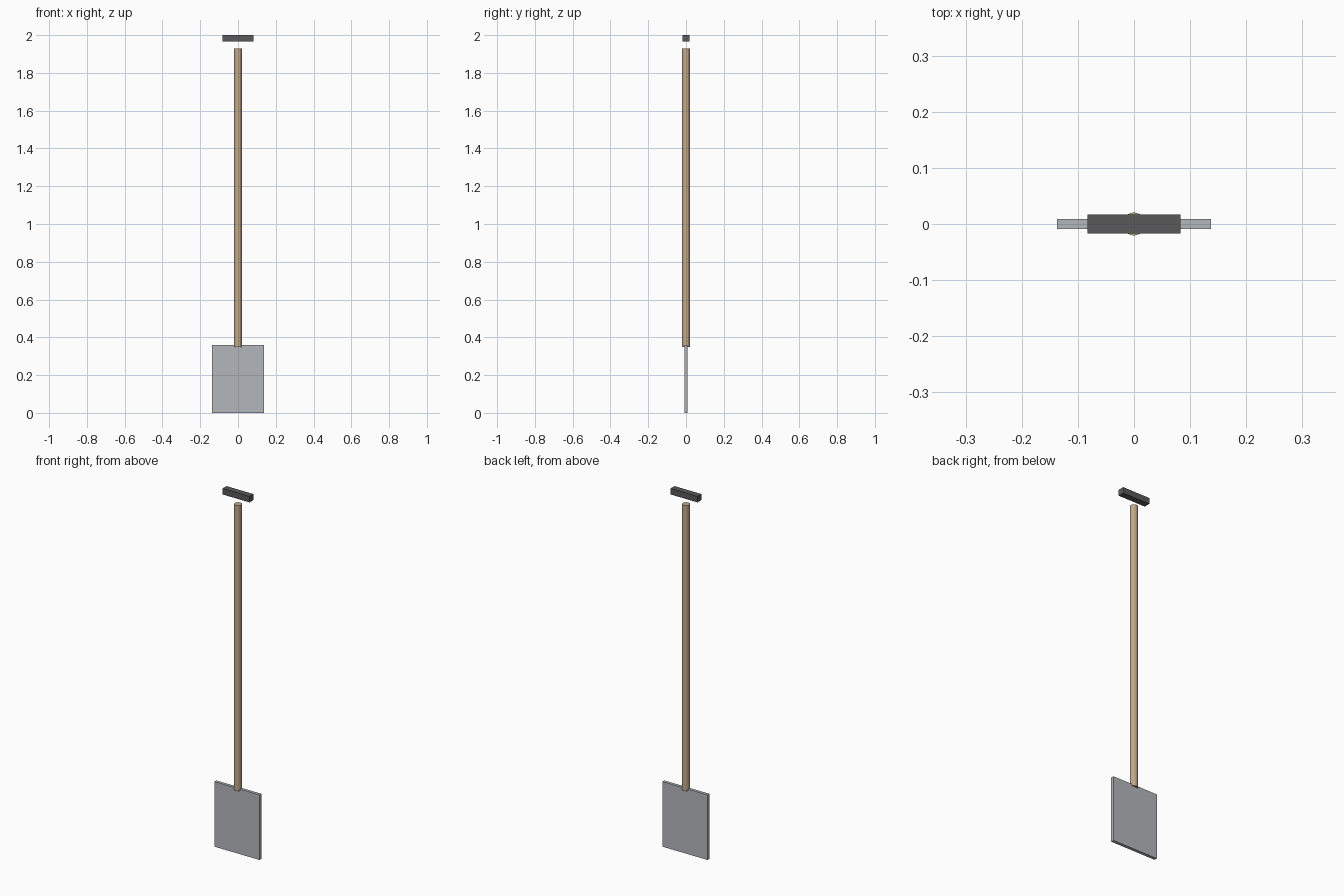
import bpy

if "Cube" in bpy.data.objects:
    bpy.data.objects.remove(bpy.data.objects["Cube"])


def paint(obj, name, rgb):
    mat = bpy.data.materials.new(name)
    mat.diffuse_color = (*rgb, 1)
    mat.use_nodes = True
    mat.node_tree.nodes["Principled BSDF"].inputs["Base Color"].default_value = mat.diffuse_color
    obj.data.materials.append(mat)


def box(name, size, z0, z1):
    bpy.ops.mesh.primitive_cube_add(size=1, location=(0, 0, (z0 + z1) / 2))
    obj = bpy.context.object
    obj.name = name
    obj.scale = (size[0], size[1], z1 - z0)
    bpy.ops.object.transform_apply(location=False, rotation=False, scale=True)
    return obj


# flat square blade
blade = box("blade", (0.275, 0.017), 0.0, 0.36)
paint(blade, "steel", (0.45, 0.47, 0.50))

# long faceted wooden shaft, sunk slightly into the blade
z0, z1 = 0.35, 1.93
bpy.ops.mesh.primitive_cylinder_add(vertices=12, radius=0.0207, depth=z1 - z0,
                                    location=(0, 0, (z0 + z1) / 2))
shaft = bpy.context.object
shaft.name = "shaft"
paint(shaft, "wood", (0.55, 0.40, 0.26))

# dark crossbar grip, floating just above the shaft
grip = box("grip", (0.165, 0.0345), 1.967, 2.0)
paint(grip, "dark_grip", (0.10, 0.10, 0.10))
